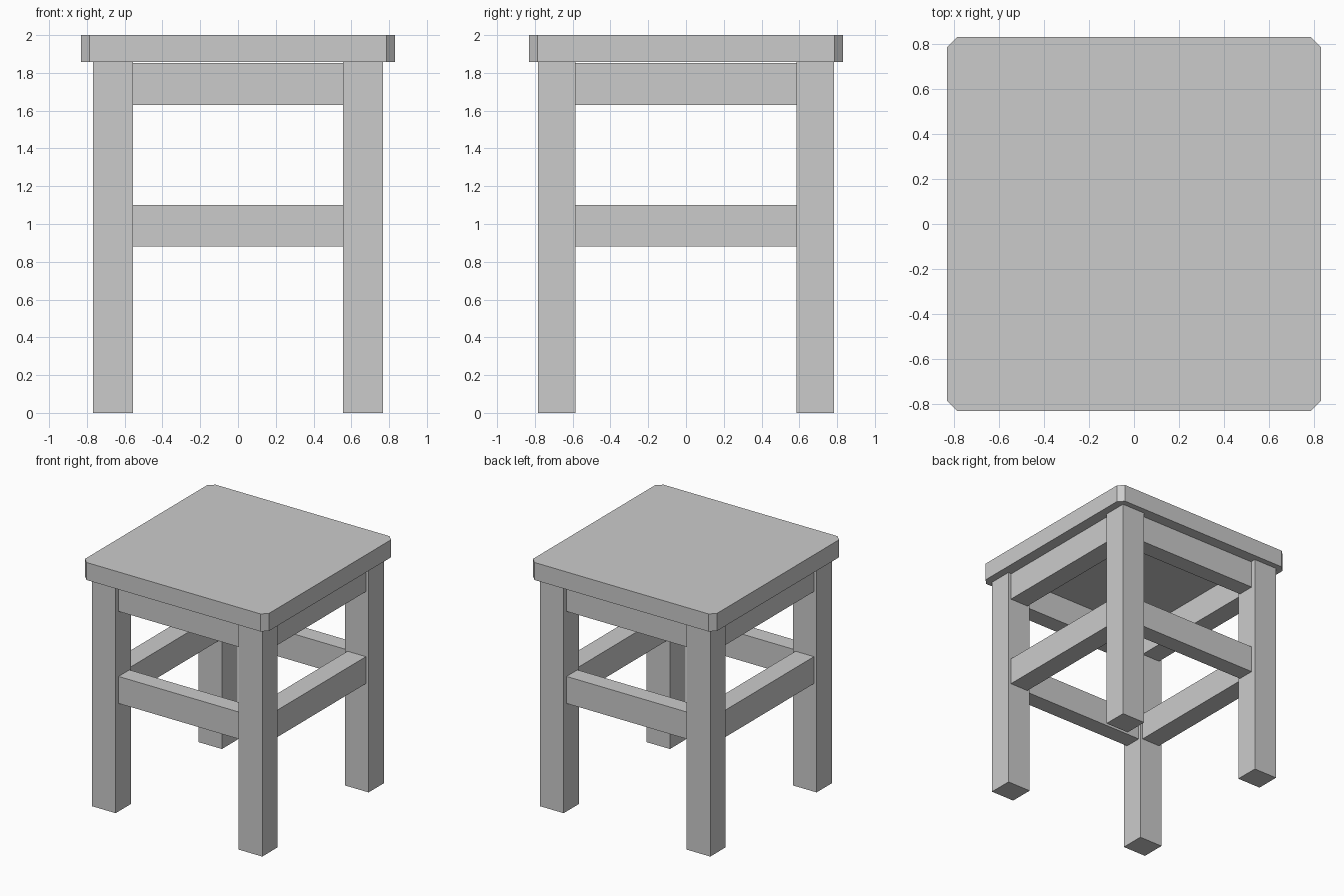
import bpy, bmesh

if "Cube" in bpy.data.objects:
    bpy.data.objects.remove(bpy.data.objects["Cube"])


def box(name, lo, hi, corner=0.0):
    """Axis-aligned box between two corners, optionally with cut vertical edges."""
    bm = bmesh.new()
    bmesh.ops.create_cube(bm, size=1)
    for v in bm.verts:
        v.co = [(lo[i] + hi[i]) / 2 + v.co[i] * (hi[i] - lo[i]) for i in range(3)]
    if corner:
        upright = [e for e in bm.edges if abs(e.verts[0].co.z - e.verts[1].co.z) > 0.01]
        bmesh.ops.bevel(bm, geom=upright, offset=corner, segments=1, affect='EDGES')
    mesh = bpy.data.meshes.new(name)
    bm.to_mesh(mesh)
    bm.free()
    obj = bpy.data.objects.new(name, mesh)
    bpy.context.collection.objects.link(obj)
    return obj


TOP = 1.857                      # underside of the seat
X_IN, X_OUT = 0.555, 0.767       # leg extents
Y_IN, Y_OUT = 0.586, 0.783

# Seat slab with clipped corners
box("seat", (-0.83, -0.83, TOP), (0.83, 0.83, 2.0), corner=0.045)

# Four square legs
for sx, side in ((-1, "left"), (1, "right")):
    for sy, end in ((-1, "front"), (1, "back")):
        x = sorted((sx * X_IN, sx * X_OUT))
        y = sorted((sy * Y_IN, sy * Y_OUT))
        box(f"{end}_{side}_leg", (x[0], y[0], 0), (x[1], y[1], TOP))

# Aprons under the seat and stretchers halfway up, set back from the leg faces
for part, z0, z1 in (("apron", 1.63, 1.852), ("stretcher", 0.88, 1.10)):
    for s, x_name, y_name in ((-1, "left", "front"), (1, "right", "back")):
        y = sorted((s * 0.605, s * 0.745))
        box(f"{y_name}_{part}", (-X_IN, y[0], z0), (X_IN, y[1], z1))
        x = sorted((s * 0.577, s * 0.743))
        box(f"{x_name}_{part}", (x[0], -Y_IN, z0), (x[1], Y_IN, z1))
